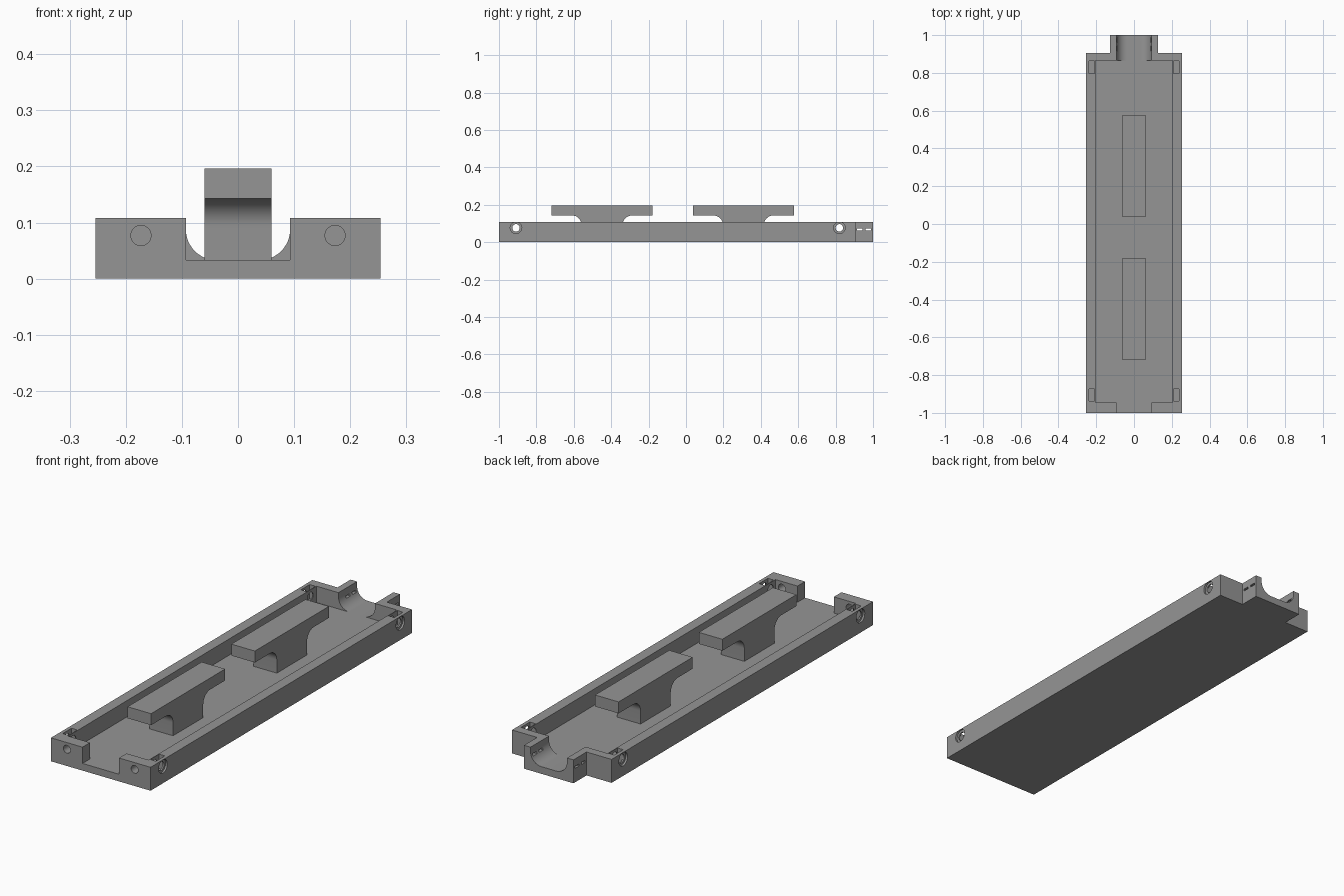
import bpy, bmesh, math
from mathutils import Vector, Matrix

if "Cube" in bpy.data.objects:
    bpy.data.objects.remove(bpy.data.objects["Cube"])

GREY = bpy.data.materials.new("mid grey")
GREY.diffuse_color = (0.30, 0.30, 0.30, 1)
GREY.use_nodes = True
GREY.node_tree.nodes["Principled BSDF"].inputs["Base Color"].default_value = GREY.diffuse_color

TOP, FLOOR = 0.108, 0.033      # wall top and tray floor


def extrude(name, profile, start, end, axis):
    """Extrude a 2D profile along x (profile y,z), y (profile x,z) or z (profile x,y)."""
    place = {"x": lambda a, b, t: (t, a, b),
             "y": lambda a, b, t: (a, t, b),
             "z": lambda a, b, t: (a, b, t)}[axis]
    bm = bmesh.new()
    face = bm.faces.new([bm.verts.new(place(a, b, start)) for a, b in profile])
    geo = bmesh.ops.extrude_face_region(bm, geom=[face])["geom"]
    shift = Vector(place(0, 0, end - start))
    bmesh.ops.translate(bm, vec=shift, verts=[v for v in geo if isinstance(v, bmesh.types.BMVert)])
    bmesh.ops.recalc_face_normals(bm, faces=bm.faces[:])
    mesh = bpy.data.meshes.new(name)
    bm.to_mesh(mesh)
    bm.free()
    mesh.materials.append(GREY)
    ob = bpy.data.objects.new(name, mesh)
    bpy.context.collection.objects.link(ob)
    return ob


def box(name, x0, x1, y0, y1, z0, z1):
    return extrude(name, [(x0, y0), (x1, y0), (x1, y1), (x0, y1)], z0, z1, "z")


def circle(a, b, r, n=32):
    return [(a + r * math.cos(2 * math.pi * i / n), b + r * math.sin(2 * math.pi * i / n))
            for i in range(n)]


def arc(a, b, r, deg0, deg1, n=12):
    angles = [math.radians(deg0 + (deg1 - deg0) * i / n) for i in range(n + 1)]
    return [(a + r * math.cos(t), b + r * math.sin(t)) for t in angles]


def cut(target, cutter):
    mod = target.modifiers.new("cut", "BOOLEAN")
    mod.operation, mod.solver, mod.object = "DIFFERENCE", "EXACT", cutter
    bpy.context.view_layer.objects.active = target
    bpy.ops.object.modifier_apply(modifier=mod.name)
    bpy.data.objects.remove(cutter)


def smooth(ob):
    bpy.ops.object.select_all(action="DESELECT")
    ob.select_set(True)
    bpy.context.view_layer.objects.active = ob
    bpy.ops.object.shade_smooth_by_angle(angle=math.radians(30))


# Tray block with a narrow tongue at the back
half = [(0.254, -1), (0.254, 0.905), (0.126, 0.905), (0.126, 1)]
tray = extrude("tray", half + [(-x, y) for x, y in reversed(half)], 0, TOP, "z")

# Inner cavity with the open notch in the front wall
half = [(0.093, -1.05), (0.093, -0.945), (0.205, -0.945), (0.205, 0.865)]
cut(tray, extrude("cavity", half + [(-x, y) for x, y in reversed(half)], FLOOR, 0.2, "z"))

# Rounded channel through the back tongue
r = 0.055
side = arc(0.093 - r, FLOOR + r, r, -90, 0) + [(0.093, 0.2)]
channel = side + [(-x, z) for x, z in reversed(side)]
cut(tray, extrude("channel", channel, 0.8, 1.05, "y"))

# Tie slots through the tongue walls
for y0, y1 in ((0.915, 0.943), (0.96, 0.988)):
    cut(tray, box("slot", -0.3, 0.3, y0, y1, 0.064, 0.074))

# Side screw holes, their counterbores and the nut pockets
for y, pocket in ((-0.909, -0.905), (0.82, 0.83)):
    cut(tray, extrude("screw_hole", circle(y, 0.077, 0.02), -0.3, 0.3, "x"))
    for s in (-1, 1):
        cut(tray, extrude("counterbore", circle(y, 0.077, 0.031), s * 0.245, s * 0.3, "x"))
        x0, x1 = sorted((s * 0.209, s * 0.238))
        cut(tray, box("nut_pocket", x0, x1, pocket - 0.032, pocket + 0.032, 0.042, 0.2))

# Round holes in the front wall
for x in (-0.173, 0.173):
    cut(tray, extrude("front_hole", circle(x, 0.077, 0.018), -1.05, -0.9, "y"))
smooth(tray)

# Two T-shaped holders with filleted stems
for name, yc in (("front_holder", -0.449), ("back_holder", 0.307)):
    r = 0.05
    half = [(0.11, FLOOR - 0.005)] + arc(0.11 + r, 0.143 - r, r, 180, 90)
    half += [(0.27, 0.143), (0.27, 0.196)]
    profile = [(yc + y, z) for y, z in half] + [(yc - y, z) for y, z in reversed(half)]
    smooth(extrude(name, profile, -0.06, 0.06, "x"))
